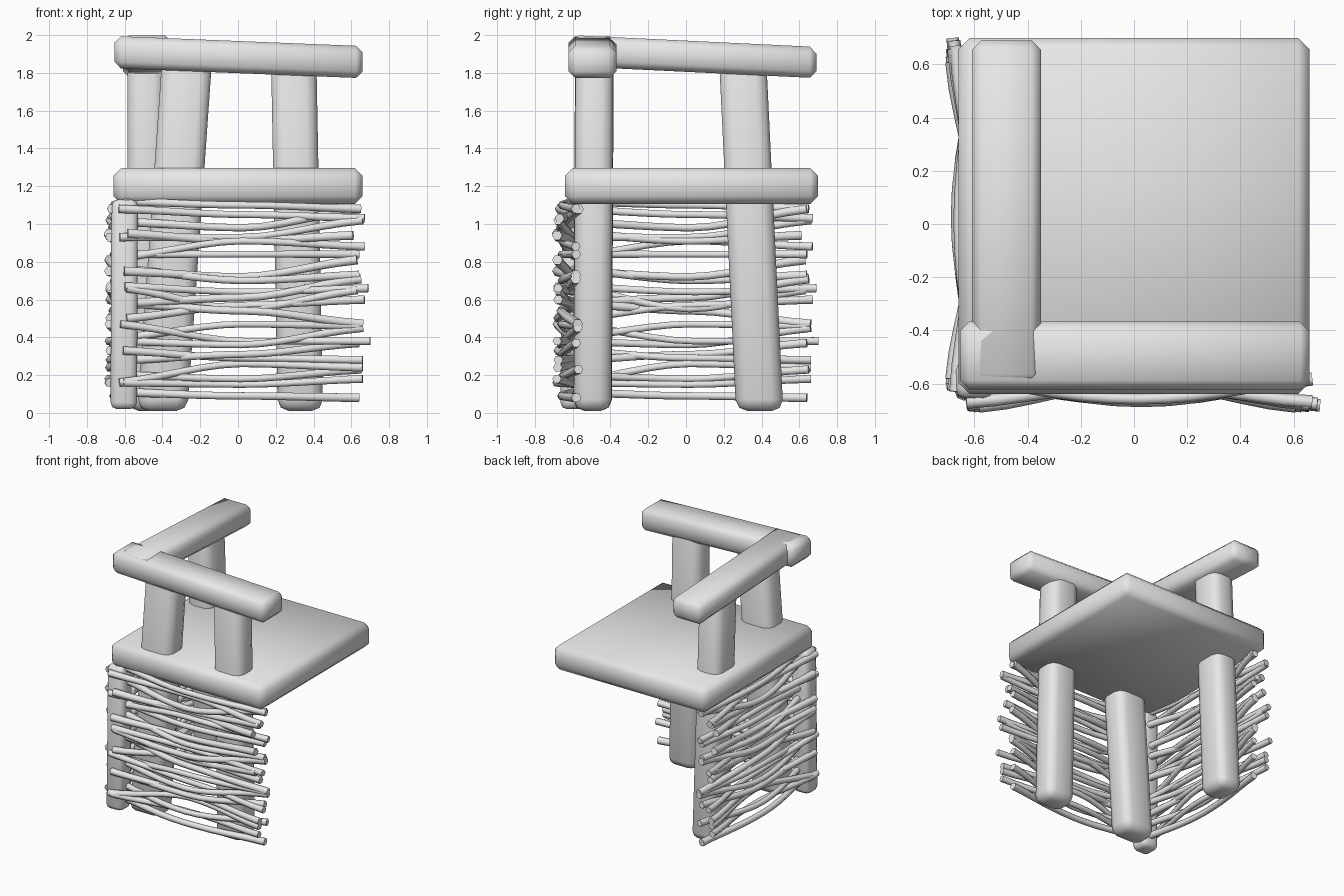
import bpy, bmesh, math, random
from mathutils import Vector

random.seed(4)
if "Cube" in bpy.data.objects:
    bpy.data.objects.remove(bpy.data.objects["Cube"], do_unlink=True)

GREY = (0.8, 0.8, 0.8, 1)
mat = bpy.data.materials.new("light_grey_wood")
mat.use_nodes = True
mat.diffuse_color = GREY
mat.node_tree.nodes["Principled BSDF"].inputs["Base Color"].default_value = GREY


def beam(name, axis, start, end, size, bevel, segments=2):
    """Bevelled timber from start to end; its ends stay square to the given axis."""
    unit = [Vector((1, 0, 0)), Vector((0, 1, 0)), Vector((0, 0, 1))]
    u, v = [a for i, a in enumerate(unit) if i != axis]
    start, end = Vector(start), Vector(end)
    bm = bmesh.new()
    bmesh.ops.create_cube(bm, size=1)
    for vert in bm.verts:
        centre = end if vert.co[axis] > 0 else start
        vert.co = centre + u * vert.co.dot(u) * size[0] + v * vert.co.dot(v) * size[1]
    bmesh.ops.bevel(bm, geom=bm.edges[:], offset=bevel, segments=segments,
                    profile=0.5, affect='EDGES', clamp_overlap=True)
    bmesh.ops.recalc_face_normals(bm, faces=bm.faces[:])
    mesh = bpy.data.meshes.new(name)
    bm.to_mesh(mesh)
    bm.free()
    mesh.polygons.foreach_set("use_smooth", [True] * len(mesh.polygons))
    mesh.set_sharp_from_angle(angle=math.radians(50))
    mesh.materials.append(mat)
    bpy.context.collection.objects.link(bpy.data.objects.new(name, mesh))


# Seat slab
beam("seat", 2, (0, 0.03, 1.105), (0, 0.03, 1.297), (1.32, 1.34), 0.042, 1)

# Three legs that run through the seat up to the rails
beam("front_left_leg", 2, (0.33, -0.495, 0.01), (0.295, -0.485, 1.87), (0.24, 0.2), 0.06)
beam("front_right_leg", 2, (-0.4, -0.495, 0.01), (-0.27, -0.485, 1.87), (0.265, 0.205), 0.06)
beam("back_right_leg", 2, (-0.485, 0.39, 0.01), (-0.485, 0.3, 1.87), (0.2, 0.25), 0.06)

# Arm and back rails, sloping down from their shared corner
beam("front_rail", 0, (-0.655, -0.495, 1.91), (0.66, -0.495, 1.857), (0.255, 0.17), 0.035, 1)
beam("side_rail", 1, (-0.48, -0.6, 1.917), (-0.48, 0.69, 1.855), (0.26, 0.165), 0.035, 1)

# Thin corner post
beam("corner_post", 2, (-0.605, -0.595, 0.02), (-0.6, -0.585, 1.13), (0.14, 0.14), 0.035)

# Woven sticks: heights at the corner end, the middle and the free end, then the free end's reach
STICKS = [
    (1.12, 1.1, 1.08, 0.65), (1.08, 1.05, 1.03, 0.67), (1.01, 0.98, 1.08, 0.64),
    (0.93, 0.93, 1.02, 0.66), (0.82, 0.91, 0.88, 0.67), (0.95, 0.91, 0.94, 0.61),
    (0.84, 0.84, 0.84, 0.64), (0.75, 0.72, 0.81, 0.63), (0.76, 0.7, 0.73, 0.64),
    (0.67, 0.64, 0.66, 0.69), (0.58, 0.61, 0.71, 0.65), (0.66, 0.55, 0.65, 0.63),
    (0.58, 0.54, 0.47, 0.66), (0.5, 0.57, 0.6, 0.67), (0.4, 0.47, 0.46, 0.64),
    (0.47, 0.38, 0.38, 0.7), (0.38, 0.36, 0.45, 0.66), (0.33, 0.29, 0.28, 0.66),
    (0.28, 0.31, 0.37, 0.64), (0.16, 0.26, 0.24, 0.66), (0.2, 0.18, 0.23, 0.65),
    (0.16, 0.15, 0.18, 0.66), (0.11, 0.09, 0.08, 0.64),
]
STEPS = 12
paths = []
for i, (z0, z1, z2, last) in enumerate(STICKS):
    side = -1 if i % 2 else 1
    first = random.uniform(-0.64, -0.58)
    sway = random.uniform(0.025, 0.037)
    thick = random.uniform(0.92, 1.1)
    path = []
    for k in range(STEPS + 1):
        t = 2 * k / STEPS - 1
        ease = (1 - math.cos(math.pi * t)) / 2 * 0.5 + abs(t) ** 1.5 * 0.5
        along = first + (last - first) * k / STEPS
        out = -0.632 - side * sway * math.cos(math.pi * t) * (1 + (0.65 + 0.2 * side) * t * t)
        z = z1 + ((z0 if t < 0 else z2) - z1) * ease
        path.append((along, out, z, thick * (0.92 + 0.2 * t * t)))
    paths.append(path)

# The side panel is the front panel mirrored across the corner diagonal
for name, swap in (("front_woven_panel", False), ("side_woven_panel", True)):
    curve = bpy.data.curves.new(name, 'CURVE')
    curve.dimensions = '3D'
    curve.bevel_depth = 0.023
    curve.bevel_resolution = 1
    curve.use_fill_caps = True
    curve.materials.append(mat)
    for path in paths:
        spline = curve.splines.new('POLY')
        spline.points.add(len(path) - 1)
        for point, (a, b, z, r) in zip(spline.points, path):
            point.co = (b, a, z, 1) if swap else (a, b, z, 1)
            point.radius = r
        spline.use_smooth = True
    bpy.context.collection.objects.link(bpy.data.objects.new(name, curve))
